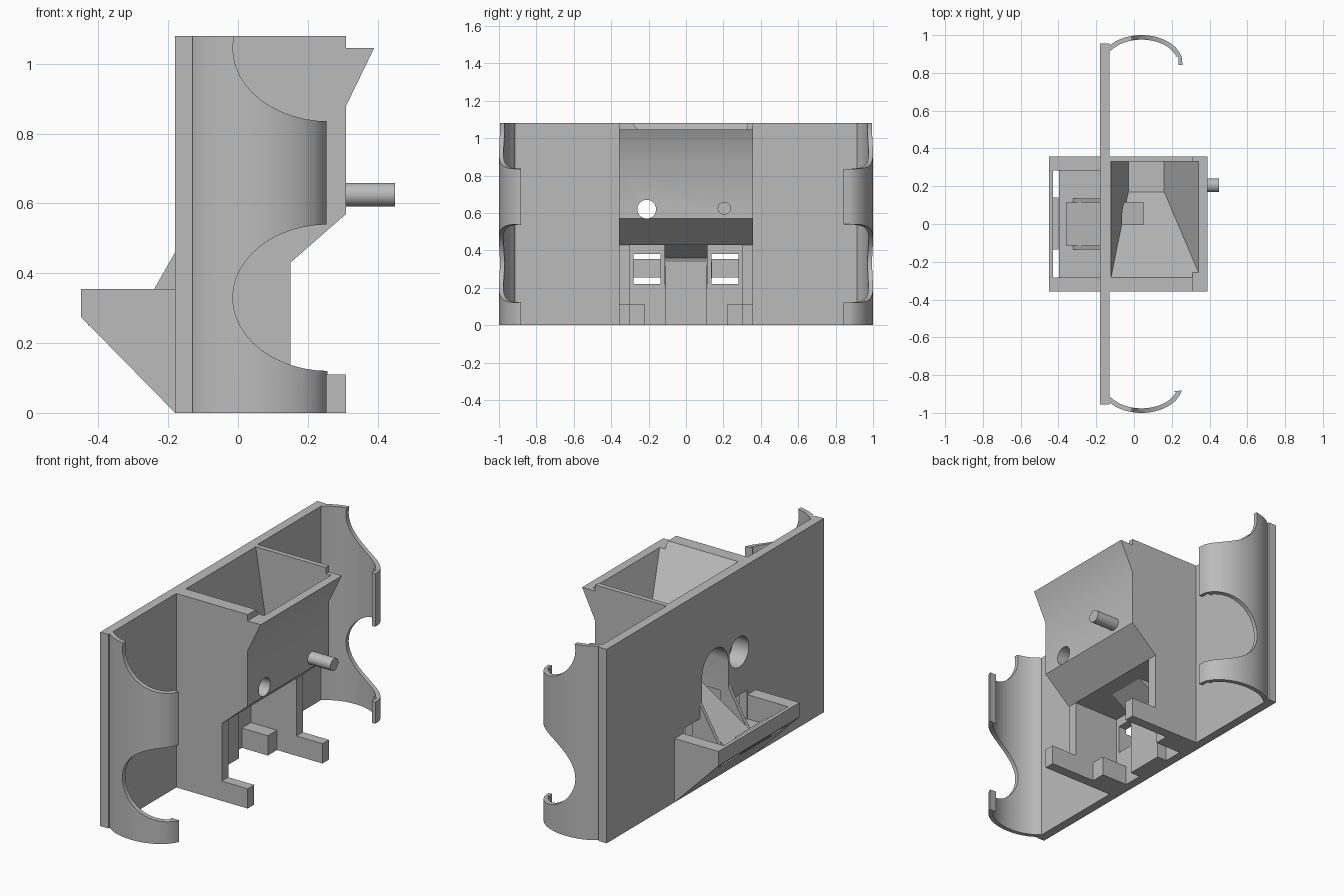
import bpy, bmesh, math
from mathutils import Vector

old = bpy.data.objects.get("Cube")
if old:
    bpy.data.objects.remove(old, do_unlink=True)

grey = bpy.data.materials.new("plain grey")
grey.use_nodes = True
grey.diffuse_color = (0.5, 0.5, 0.5, 1)
grey.node_tree.nodes["Principled BSDF"].inputs["Base Color"].default_value = (0.5, 0.5, 0.5, 1)


def make(name, bm):
    bmesh.ops.recalc_face_normals(bm, faces=bm.faces)
    mesh = bpy.data.meshes.new(name)
    bm.to_mesh(mesh)
    bm.free()
    mesh.materials.append(grey)
    ob = bpy.data.objects.new(name, mesh)
    bpy.context.collection.objects.link(ob)
    return ob


def prism(name, pts, axis, lo, hi):
    """Extrude a 2D outline along x (points y,z), y (points x,z) or z (points x,y)."""
    place = {"x": lambda a, b, t: (t, a, b),
             "y": lambda a, b, t: (a, t, b),
             "z": lambda a, b, t: (a, b, t)}[axis]
    bm = bmesh.new()
    face = bm.faces.new([bm.verts.new(place(a, b, lo)) for a, b in pts])
    ext = bmesh.ops.extrude_face_region(bm, geom=[face])
    new = [v for v in ext["geom"] if isinstance(v, bmesh.types.BMVert)]
    bmesh.ops.translate(bm, verts=new, vec=Vector(place(0, 0, hi - lo)))
    return make(name, bm)


def box(name, x, y, z):
    return prism(name, [(x[0], y[0]), (x[1], y[0]), (x[1], y[1]), (x[0], y[1])], "z", *z)


def ellipse(ca, cb, ra, rb, start=0, end=360, n=40):
    stop = n if end - start == 360 else n - 1
    angles = [math.radians(start + (end - start) * i / stop) for i in range(n)]
    return [(ca + ra * math.cos(t), cb + rb * math.sin(t)) for t in angles]


def cut(ob, *cutters):
    bpy.context.view_layer.objects.active = ob
    for c in cutters:
        c.hide_render = True
        mod = ob.modifiers.new("cut", "BOOLEAN")
        mod.operation = "DIFFERENCE"
        mod.solver = "EXACT"
        mod.object = c
        bpy.ops.object.modifier_apply(modifier=mod.name)


def smooth(ob):
    bpy.ops.object.select_all(action="DESELECT")
    ob.select_set(True)
    bpy.context.view_layer.objects.active = ob
    bpy.ops.object.shade_smooth_by_angle(angle=math.radians(30))


# Cutters shared by the plate and the hopper
arch = prism("arch_cutter", [(-0.115, 0.22), (0.115, 0.22)]
             + ellipse(0, 0.605, 0.115, 0.115, 0, 180, 20), "x", -0.3, 0.05)
bore = prism("bore_cutter", ellipse(-0.21, 0.62, 0.05, 0.05), "x", -0.4, 0.5)
counterbore = prism("counterbore_cutter", ellipse(-0.21, 0.62, 0.085, 0.085), "x", -0.4, -0.08)
windows = [box("window_cutter", (-0.3, 0), sorted((s * 0.135, s * 0.28)), (0.22, 0.38))
           for s in (-1, 1)]
scallops = [prism("scallop_cutter", ellipse(0.26, z, 0.275, 0.21, n=48), "y", -1.2, 1.2)
            for z in (0.33, 1.045)]

# Back plate
plate = box("back_plate", (-0.18, -0.13), (-0.955, 0.955), (0, 1.08))
cut(plate, arch, bore, counterbore, *windows)
smooth(plate)

# Hopper with flared front lip and funnel cavity
hopper = prism("hopper", [(-0.13, 0.43), (0.15, 0.43), (0.31, 0.57), (0.31, 0.88),
                          (0.39, 1.045), (0.31, 1.045), (0.31, 1.08), (-0.13, 1.08)],
               "y", -0.357, 0.357)
bm = bmesh.new()
for x0, x1, y0, y1, z in ((-0.125, 0.36, -0.3, 0.33, 1.1), (-0.03, 0.16, 0.17, 0.33, 0.5)):
    for x in (x0, x1):
        for y in (y0, y1):
            bm.verts.new((x, y, z))
bmesh.ops.convex_hull(bm, input=bm.verts)
funnel = make("funnel_cutter", bm)
cut(hopper, funnel, arch, bore, counterbore)
smooth(hopper)

# Chute ramp and the column beneath it
prism("chute_ramp", [(0.06, 0.5), (-0.36, 0.23), (-0.36, 0.2), (-0.13, 0.2),
                     (-0.06, 0.36), (0.06, 0.432)], "y", -0.114, 0.114)
box("chute_column", (-0.13, -0.07), (-0.11, 0.11), (0, 0.36))

# Rear tray
tray = prism("rear_tray", [(-0.18, 0), (-0.18, 0.355), (-0.45, 0.355), (-0.45, 0.275)],
             "y", -0.357, 0.357)
pocket = box("tray_cutter", (-0.43, -0.1), (-0.283, 0.283), (0.22, 0.5))
cut(tray, pocket)
box("tray_stop", (-0.43, -0.4), (-0.135, 0.14), (0.25, 0.34))

# Mirrored side walls with feet, inner blocks and chute cheeks
for side, s in (("right", -1), ("left", 1)):
    prism(side + "_side_wall", [(-0.13, 0), (0.31, 0), (0.31, 0.11), (0.15, 0.11),
                                (0.15, 0.43), (-0.13, 0.43)],
          "y", *sorted((s * 0.3, s * 0.357)))
    box(side + "_inner_block", (-0.13, 0.03), sorted((s * 0.22, s * 0.3)), (0, 0.11))
    prism(side + "_chute_cheek", [(-0.18, 0.46), (-0.24, 0.355), (-0.33, 0.21), (-0.18, 0.21)],
          "y", *sorted((s * 0.115, s * 0.135)))

# Curved end clips with scalloped edges
for side, s in (("right", -1), ("left", 1)):
    outer = ellipse(0.04, 0.85, 0.218, 0.15, 12, 145, 28)
    inner = ellipse(0.04, 0.85, 0.192, 0.126, 145, 18, 28)
    tip = [(0.21, 0.885)] if s < 0 else [(0.21, 0.89), (0.235, 0.885), (0.235, 0.842), (0.257, 0.842)]
    outline = outer + [(-0.14, 0.95), (-0.14, 0.91)] + inner + tip
    clip = prism(side + "_end_clip", [(x, s * y) for x, y in outline], "z", 0, 1.08)
    cut(clip, *scallops)
    smooth(clip)

# Front pin
pin = prism("front_pin", ellipse(0.205, 0.625, 0.036, 0.034, n=24), "x", 0.3, 0.45)
smooth(pin)

# Remove the cutters
for c in [arch, bore, counterbore, funnel, pocket] + windows + scallops:
    bpy.data.objects.remove(c, do_unlink=True)
